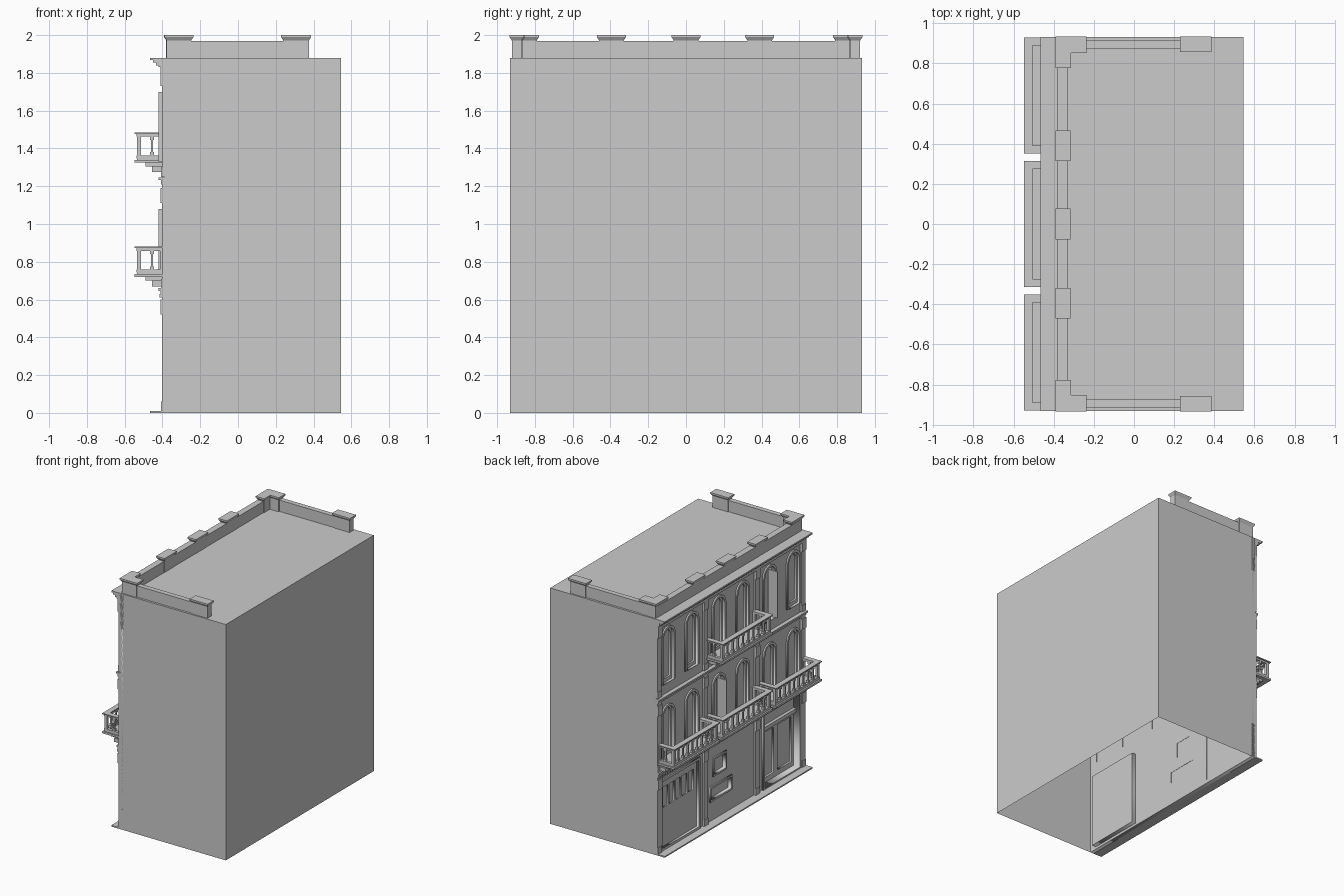
import bpy, bmesh, math
from mathutils import Matrix

if "Cube" in bpy.data.objects:
    bpy.data.objects.remove(bpy.data.objects["Cube"])

stone = bpy.data.materials.new("grey stone")
stone.use_nodes = True
GREY = (0.6, 0.6, 0.6, 1)
stone.diffuse_color = GREY
stone.node_tree.nodes["Principled BSDF"].inputs["Base Color"].default_value = GREY

WALL, BACK, SIDE, ROOF = -0.39, 0.545, 0.932, 1.88
BAYS = (0.64, 0, -0.64)


def add_object(name, mesh):
    mesh.materials.clear()
    mesh.materials.append(stone)
    ob = bpy.data.objects.new(name, mesh)
    bpy.context.collection.objects.link(ob)
    return ob


def boxes(name, specs, flare=0):
    """One object from (x0, x1, y0, y1, z0, z1) boxes; flare widens their tops."""
    bm = bmesh.new()
    for x0, x1, y0, y1, z0, z1 in specs:
        verts = bmesh.ops.create_cube(bm, size=1)["verts"]
        for v in verts:
            grow = flare if v.co.z > 0 else 0
            v.co.x = (x0 + x1) / 2 + v.co.x * (x1 - x0 + 2 * grow)
            v.co.y = (y0 + y1) / 2 + v.co.y * (y1 - y0 + 2 * grow)
            v.co.z = (z0 + z1) / 2 + v.co.z * (z1 - z0)
    mesh = bpy.data.meshes.new(name)
    bm.to_mesh(mesh)
    bm.free()
    return add_object(name, mesh)


def plate(name, loops, x0, x1):
    """Filled (y, z) outline with holes, given thickness from x0 to x1."""
    cu = bpy.data.curves.new(name, "CURVE")
    cu.dimensions, cu.fill_mode, cu.extrude = "2D", "BOTH", (x1 - x0) / 2
    for pts in loops:
        sp = cu.splines.new("POLY")
        sp.points.add(len(pts) - 1)
        for p, (y, z) in zip(sp.points, pts):
            p.co = (y, z, 0, 1)
        sp.use_cyclic_u = True
    tmp = bpy.data.objects.new(name + "_outline", cu)
    bpy.context.collection.objects.link(tmp)
    bpy.context.view_layer.update()
    deps = bpy.context.evaluated_depsgraph_get()
    mesh = bpy.data.meshes.new_from_object(tmp.evaluated_get(deps))
    bpy.data.objects.remove(tmp)
    mesh.transform(Matrix(((0, 0, 1, (x0 + x1) / 2), (1, 0, 0, 0), (0, 1, 0, 0), (0, 0, 0, 1))))
    return add_object(name, mesh)


def rect(y0, y1, z0, z1):
    return [(y0, z0), (y1, z0), (y1, z1), (y0, z1)]


def arch(y, r, z0, z1, steps=10):
    pts = [(y - r, z0), (y + r, z0)]
    for i in range(steps + 1):
        a = math.pi * i / steps
        pts.append((y + r * math.cos(a), z1 - r + r * math.sin(a)))
    return pts


# Building shell, open underneath and on the street side
shell = boxes("building_shell", [(WALL, BACK, -SIDE, SIDE, 0, ROOF)])
bm = bmesh.new()
bm.from_mesh(shell.data)
bm.normal_update()
gone = [f for f in bm.faces if f.normal.z < -0.5 or f.normal.x < -0.5]
bmesh.ops.delete(bm, geom=gone, context="FACES")
bm.to_mesh(shell.data)
bm.free()

# Street wall with its openings
garage = (0.41, 0.87, 0.03, 0.56)
hatch = (0.07, 0.21, 0.37, 0.49)
vent = (0, 0.25, 0.18, 0.27)
entry = (-0.86, -0.42, 0.02, 0.6)
windows = []
for bay in BAYS:
    for side in (1, -1):
        for storey, top in ((0.74, 1.14), (1.33, 1.76)):
            opened = side > 0 and (bay, storey) in ((0, 0.74), (-0.64, 1.33))
            windows.append((bay + side * 0.15, storey, top, opened))
holes = [rect(*o) for o in (garage, hatch, vent, entry)]
holes += [arch(y, 0.07, z0, z1) for y, z0, z1, _ in windows]
plate("street_wall", [rect(-SIDE, SIDE, 0, ROOF)] + holes, WALL, WALL + 0.03)

# Arched windows: frame, recessed glazing, bars, or an open leaf
for y, z0, z1, opened in windows:
    plate("window_frame", [arch(y, 0.085, z0, z1 + 0.015), arch(y, 0.066, z0, z1 - 0.004)], WALL - 0.012, WALL)
    if opened:
        boxes("open_leaf", [(-0.42, -0.34, y - 0.068, y - 0.06, z0, z1 - 0.06)])
        plate("room_backing", [arch(y, 0.075, z0, z1)], -0.325, -0.32)
        continue
    plate("window_sash", [arch(y, 0.07, z0, z1), arch(y, 0.052, z0 + 0.03, z1 - 0.018)], -0.38, -0.365)
    plate("window_pane", [arch(y, 0.07, z0, z1)], -0.367, -0.362)

# Ground floor: garage door
y0, y1, z0, z1 = garage
n = 5
pitch = (y1 - y0 - 0.06) / n
lights = [rect(y0 + 0.04 + i * pitch, y0 + 0.02 + (i + 1) * pitch, 0.34, 0.5) for i in range(n)]
plate("garage_door", [rect(*garage)] + lights, -0.38, -0.37)
plate("garage_lights", [rect(*garage)], -0.37, -0.365)
plate("garage_frame", [rect(y0 - 0.02, y1 + 0.02, 0.01, z1 + 0.02), rect(*garage)], -0.4, WALL)

# Ground floor: small hatch and vent
for name, o in (("hatch", hatch), ("vent", vent)):
    a, b, c, d = o
    plate(name + "_panel", [rect(*o)], -0.37, -0.362)
    plate(name + "_frame", [rect(a - 0.015, b + 0.015, c - 0.015, d + 0.015), rect(*o)], -0.4, WALL)

# Ground floor: deep entry with door and side light
y0, y1, z0, z1 = entry
plate("entry_lining", [rect(y0 - 0.01, y1 + 0.01, z0, z1 + 0.01), rect(*entry)], -0.36, -0.325)
plate("entry_back", [rect(*entry), rect(y0 + 0.03, y0 + 0.2, 0.06, 0.42), rect(y0 + 0.25, y1 - 0.03, 0.06, 0.42)], -0.345, -0.33)
plate("entry_door", [rect(*entry)], -0.33, -0.325)
plate("entry_frame", [rect(y0 - 0.02, y1 + 0.02, 0.01, z1 + 0.02), rect(*entry)], -0.402, WALL)
boxes("entry_lintel", [(-0.37, -0.34, y0, y1, 0.45, 0.48)])

# Pilasters with base and capital on every storey
pil = []
for y, w in ((0.907, 0.025), (0.325, 0.025), (-0.325, 0.025), (-0.907, 0.025)):
    for low, high in ((0.01, 0.62), (0.66, 1.21), (1.25, 1.83)):
        pil.append((-0.403, WALL, y - w, y + w, low, high))
        pil.append((-0.41, WALL, y - w, y + w, high - 0.1, high - 0.02))
        pil.append((-0.407, WALL, y - w, y + w, low, low + 0.05))
boxes("pilasters", pil)

# String courses, top cornice, dentils and pavement
bands = [(-0.41, 0.62, 0.645), (-0.42, 0.645, 0.66), (-0.408, 1.21, 1.232), (-0.422, 1.232, 1.245),
         (-0.41, 1.8, 1.83), (-0.42, 1.83, 1.855), (-0.45, 1.855, 1.868), (-0.465, 1.868, ROOF)]
boxes("cornice_bands", [(x, WALL, -SIDE, SIDE, a, b) for x, a, b in bands])
count = 60
dent = []
for i in range(count):
    y = -0.92 + i * 1.84 / (count - 1)
    dent += [(-0.435, -0.42, y - 0.008, y + 0.008, 1.838, 1.855), (-0.416, WALL, y - 0.008, y + 0.008, 0.61, 0.63)]
boxes("dentils", dent)
boxes("pavement", [(-0.465, WALL, -SIDE, SIDE, 0, 0.01)])


# Balconies: floor, corbels, rails, posts and spindles
def balcony(y, z, half):
    a, b = y - half, y + half
    boxes("balcony_floor", [(-0.548, WALL, a, b, z, z + 0.015), (-0.535, WALL, a + 0.01, b - 0.01, z + 0.015, z + 0.022),
                            (-0.49, WALL, a + 0.03, b - 0.03, z - 0.02, z)])
    boxes("balcony_corbels", [(-0.455, WALL, y + k - 0.03, y + k + 0.03, z - 0.05, z - 0.02) for k in (-0.24, 0, 0.24)])
    rails = []
    for low, high in ((0.022, 0.038), (0.138, 0.152)):
        rails.append((-0.538, -0.512, a + 0.01, b - 0.01, z + low, z + high))
        rails += [(-0.512, WALL, e - 0.012, e + 0.012, z + low, z + high) for e in (a + 0.022, b - 0.022)]
    cap = [(-0.548, -0.505, a, b, z + 0.152, z + 0.16)]
    cap += [(-0.505, WALL, e - 0.02, e + 0.02, z + 0.152, z + 0.16) for e in (a + 0.02, b - 0.02)]
    boxes("balcony_rails", rails + cap)
    posts = [(x, x + 0.022, e - 0.012, e + 0.012, z + 0.02, z + 0.15) for x in (-0.536, -0.412) for e in (a + 0.022, b - 0.022)]
    gaps = 9
    step = (half - 0.022) * 2 / gaps
    spots = [(-0.525, a + 0.022 + i * step) for i in range(1, gaps)]
    spots += [(-0.455, a + 0.022), (-0.455, b - 0.022)]
    for x, c in spots:
        for r, low, high in ((0.006, 0.03, 0.15), (0.01, 0.036, 0.055), (0.01, 0.12, 0.14)):
            posts.append((x - r, x + r, c - r, c + r, z + low, z + high))
    boxes("balcony_posts", posts)


for bay, half in zip(BAYS, (0.288, 0.315, 0.288)):
    balcony(bay, 0.72, half)
balcony(0, 1.325, 0.315)

# Roof parapet: low walls, piers and flared caps
beams, piers = [(-0.38, -0.33, -0.9, 0.9, ROOF, 1.97)], []
for s in (1, -1):
    lo, hi = sorted((s * 0.875, s * 0.915))
    beams.append((-0.36, 0.26, lo, hi, ROOF, 1.97))
    for x0, x1, inner, outer in ((-0.378, -0.248, 0.865, 0.922), (0.24, 0.375, 0.87, 0.922), (-0.378, -0.325, 0.79, 0.865)):
        lo, hi = sorted((s * inner, s * outer))
        piers.append((x0, x1, lo, hi))
piers += [(-0.38, -0.328, y - 0.065, y + 0.065) for y in (0.39, 0, -0.395)]
boxes("parapet_walls", beams)
boxes("parapet_piers", [p + (ROOF, 1.972) for p in piers])
boxes("parapet_caps", [p + (1.972, 1.99) for p in piers], flare=0.012)
boxes("parapet_cap_tops", [(a - 0.012, b + 0.012, c - 0.012, d + 0.012, 1.99, 2) for a, b, c, d in piers])
